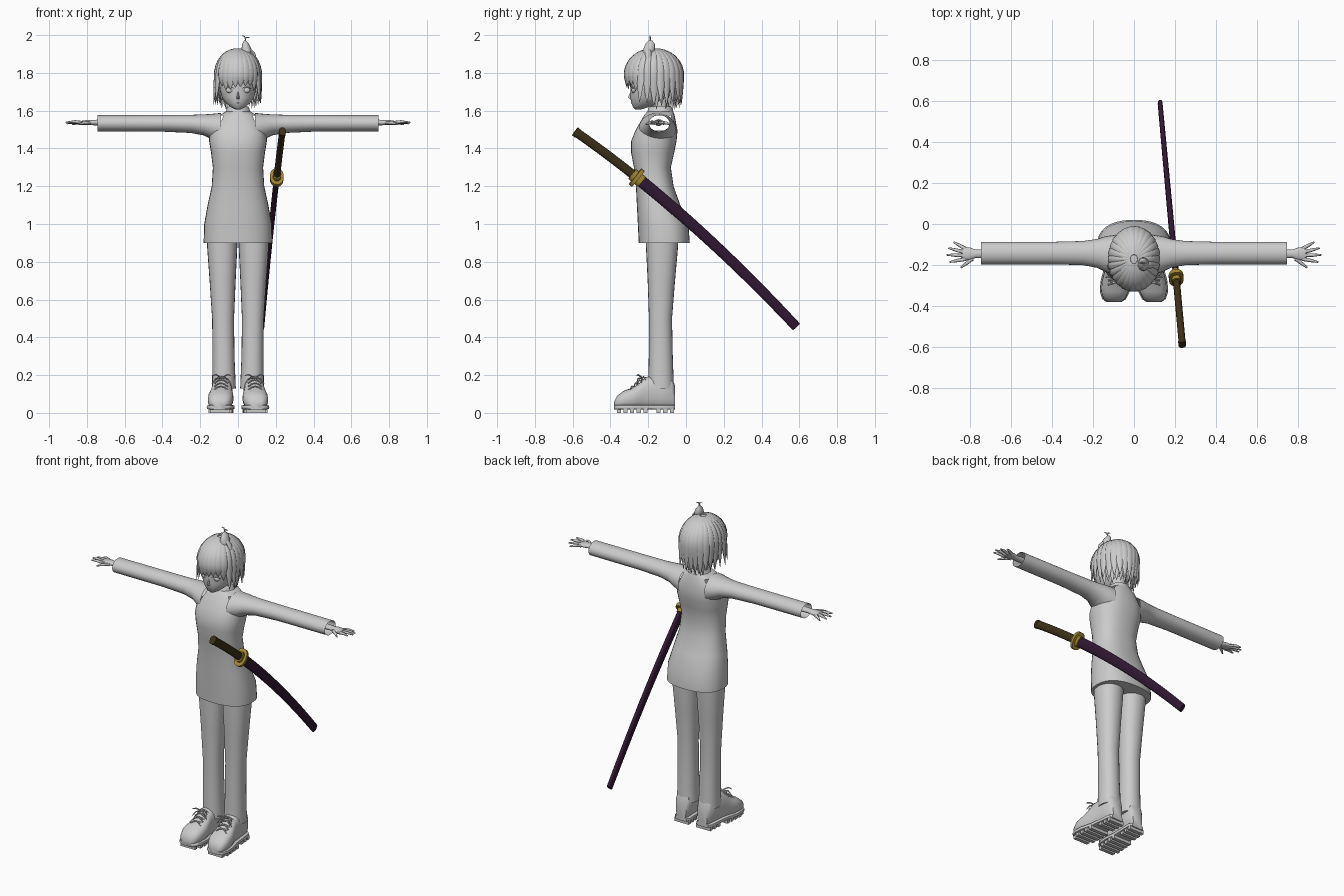
import bpy, bmesh, random
from math import sin, cos, pi, radians, copysign
from mathutils import Vector

random.seed(4)
default_cube = bpy.data.objects.get("Cube")
if default_cube:
    bpy.data.objects.remove(default_cube, do_unlink=True)


def material(name, colour):
    mat = bpy.data.materials.new(name)
    mat.use_nodes = True
    mat.diffuse_color = (*colour, 1)
    shader = next(n for n in mat.node_tree.nodes if n.type == 'BSDF_PRINCIPLED')
    shader.inputs["Base Color"].default_value = (*colour, 1)
    return mat


GREY = material("plain grey", (.6, .6, .6))
PURPLE = material("dark purple lacquer", (.03, .009, .032))
BROWN = material("dark brown wrap", (.045, .029, .009))
GOLD = material("gold", (.36, .24, .03))
X, Y, Z = Vector((1, 0, 0)), Vector((0, 1, 0)), Vector((0, 0, 1))


def finish(name, bm, mat):
    bmesh.ops.recalc_face_normals(bm, faces=bm.faces)
    mesh = bpy.data.meshes.new(name)
    bm.to_mesh(mesh)
    bm.free()
    mesh.materials.append(mat)
    obj = bpy.data.objects.new(name, mesh)
    bpy.context.collection.objects.link(obj)
    bpy.ops.object.select_all(action='DESELECT')
    obj.select_set(True)
    bpy.context.view_layer.objects.active = obj
    bpy.ops.object.shade_smooth_by_angle(angle=radians(45))
    return obj


def ring(centre, u, v, count=24, power=2):
    """Superellipse outline spanned by the half axes u and v."""
    def bend(value):
        return copysign(abs(value) ** (2 / power), value)
    angles = [2 * pi * i / count for i in range(count)]
    return [centre + u * bend(cos(a)) + v * bend(sin(a)) for a in angles]


def add_loft(bm, rings, caps=True):
    rows = [[bm.verts.new(p) for p in r] for r in rings]
    for low, high in zip(rows, rows[1:]):
        for i in range(len(low)):
            j = (i + 1) % len(low)
            bm.faces.new((low[i], low[j], high[j], high[i]))
    if caps:
        bm.faces.new(rows[0])
        bm.faces.new(rows[-1])


def loft(name, rings, mat=GREY, caps=True):
    bm = bmesh.new()
    add_loft(bm, rings, caps)
    return finish(name, bm, mat)


def upright(rows, x=0, power=2.0, count=32):
    """Horizontal rings from rows of height, half width, front y, back y."""
    return [ring(Vector((x, (f + b) / 2, z)), X * w, Y * (b - f) / 2, count, power)
            for z, w, f, b in rows]


def tube(bm, points, radii, count=8):
    rings = []
    for i, p in enumerate(points):
        along = points[min(i + 1, len(points) - 1)] - points[max(i - 1, 0)]
        u = along.cross(Z if abs(along.normalized().z) < .9 else X).normalized()
        v = along.cross(u).normalized()
        rings.append(ring(p, u * radii[i], v * radii[i], count))
    add_loft(bm, rings)


def ellipsoid(name, centre, size):
    bm = bmesh.new()
    bmesh.ops.create_uvsphere(bm, u_segments=20, v_segments=12, radius=1)
    for v in bm.verts:
        v.co = Vector(a * b for a, b in zip(v.co, size)) + Vector(centre)
    return finish(name, bm, GREY)


# Tunic, with the sides open where the hollow sleeves join
tunic = bmesh.new()
add_loft(tunic, upright([
    (.9, .182, -.25, .02), (1, .179, -.255, .013), (1.1, .161, -.26, -.03),
    (1.2, .139, -.265, -.066), (1.3, .133, -.276, -.08), (1.38, .143, -.291, -.062),
    (1.44, .153, -.29, -.05), (1.495, .15, -.268, -.045), (1.575, .1, -.222, -.06),
    (1.595, .065, -.205, -.067)], power=2.4))
joins = [f for f in tunic.faces if 1.5 < f.calc_center_median().z < 1.57
         and abs(f.calc_center_median().x) > .1]
bmesh.ops.delete(tunic, geom=joins, context='FACES')
finish("tunic", tunic, GREY)
loft("collar", upright([(1.585, .07, -.208, -.065), (1.61, .06, -.2, -.072),
                        (1.622, .055, -.19, -.078)]))
loft("neck", upright([(1.6, .045, -.18, -.085), (1.7, .045, -.2, -.1)]))

for side, label in ((1, "left"), (-1, "right")):
    # Sleeve: stations of x, bottom, top, front and back
    sleeve = [(.09, 1.42, 1.588, -.25, -.052), (.14, 1.448, 1.583, -.233, -.06),
              (.18, 1.469, 1.58, -.213, -.073), (.25, 1.482, 1.578, -.2, -.083),
              (.4, 1.489, 1.577, -.196, -.087), (.745, 1.49, 1.576, -.196, -.087)]
    loft(label + "_sleeve",
         [ring(Vector((side * x, (f + b) / 2, (lo + hi) / 2)), Y * (b - f) / 2,
               Z * (hi - lo) / 2) for x, lo, hi, f, b in sleeve], caps=False)

    # Hand
    hand = bmesh.new()
    add_loft(hand, [ring(Vector((side * x, -.145, z)), Y * w, Z * t, 16)
                    for x, z, w, t in ((.68, 1.537, .022, .018), (.77, 1.537, .02, .014),
                                       (.8, 1.537, .031, .014), (.835, 1.535, .032, .01))])
    fingers = [(.82, -.12, .877, -.088, 1.527), (.825, -.137, .903, -.117, 1.532),
               (.825, -.153, .912, -.15, 1.537), (.82, -.17, .897, -.185, 1.54),
               (.785, -.168, .843, -.213, 1.528)]
    for x, y, tip_x, tip_y, tip_z in fingers:
        base = Vector((side * x, y, 1.535))
        tip = Vector((side * tip_x, tip_y, tip_z))
        middle = base.lerp(tip, .55) + Z * .004
        tube(hand, [base, middle, tip], (.01, .008, .004))
    finish(label + "_hand", hand, GREY)

    # Trouser leg, leaning slightly inwards towards the cuff
    leg_rows = [(.13, .063, -.2, -.064), (.3, .058, -.197, -.07), (.5, .058, -.196, -.074),
                (.7, .069, -.203, -.058), (.88, .08, -.212, -.042), (.96, .08, -.212, -.04)]
    leg = []
    for row in leg_rows:
        leg += upright([row], side * (.073 + .012 * row[0]), 2.2, 24)
    loft(label + "_trouser_leg", leg)

    # Shoe upper: stations of y, half width and top height
    def shoe_x(y):
        return side * (.075 - (y + .06) * .07)

    stations = [(-.38, .03, .06), (-.365, .052, .09), (-.33, .066, .117), (-.28, .067, .134),
                (-.245, .06, .16), (-.215, .054, .19), (-.13, .05, .2), (-.075, .048, .19),
                (-.057, .034, .14)]
    loft(label + "_shoe", [ring(Vector((shoe_x(y), y, (top + .02) / 2)), X * w,
                                Z * (top - .02) / 2, 20, 2.5) for y, w, top in stations])
    loft(label + "_sole", [ring(Vector((shoe_x(y), y, .03)), X * (w + .006), Z * .012, 16, 5)
                           for y, w, top in stations])

    # Sole lugs and laces
    lugs = bmesh.new()
    for i in range(9):
        y = -.355 + i * .035
        width = .1 if i in (0, 6, 7, 8) else .125
        if i != 5:
            made = bmesh.ops.create_cube(lugs, size=1)["verts"]
            for v in made:
                v.co = Vector((v.co.x * width + shoe_x(y), v.co.y * .022 + y,
                               v.co.z * .026 + .013))
    finish(label + "_sole_lugs", lugs, GREY)
    laces = bmesh.new()
    for i in range(4):
        y, z = -.285 + i * .02, .135 + i * .017
        for tilt in (-1, 1):
            tube(laces, [Vector((shoe_x(y) + k * .035, y + tilt * k * .01, z + .006 - .018 * k * k))
                         for k in (-1, -.5, 0, .5, 1)], [.004] * 5, 6)
    for k in (-1, 1):
        knot = Vector((shoe_x(-.23), -.23, .185))
        for drop in (.012, -.03):
            tube(laces, [knot, knot + Vector((k * .03, -.025, .012 + drop / 2)),
                         knot + Vector((k * .05, -.03, drop))], (.004, .004, .003), 6)
    finish(label + "_shoe_laces", laces, GREY)

    # Eye and lash
    ellipsoid(label + "_eye", (side * .043, -.276, 1.708), (.022, .013, .015))
    lash = bmesh.new()
    tube(lash, [Vector((side * (.043 + k * .026), -.288 + .008 * k + .003 * k * k,
                        1.726 - .009 * k * k)) for k in (-1, -.5, 0, .5, 1)],
         (.002, .004, .004, .004, .002), 6)
    finish(label + "_eyelash", lash, GREY)

# Face
loft("head", upright([
    (1.606, .012, -.268, -.24), (1.618, .036, -.28, -.2), (1.64, .064, -.289, -.14),
    (1.67, .085, -.295, -.1), (1.71, .096, -.293, -.08), (1.76, .1, -.297, -.07),
    (1.83, .098, -.285, -.07), (1.88, .07, -.25, -.1)]))
loft("nose", upright([(1.662, .009, -.299, -.28), (1.67, .008, -.308, -.28),
                      (1.7, .003, -.294, -.28)], count=10))
ellipsoid("mouth", (0, -.285, 1.64), (.014, .006, .003))

# Hair cap, cut away below the brow
cap = bmesh.new()
bmesh.ops.create_uvsphere(cap, u_segments=32, v_segments=20, radius=1)
for v in cap.verts:
    v.co = Vector((v.co.x * .115, v.co.y * .145 - .17, v.co.z * .133 + 1.79))
below = [v for v in cap.verts if v.co.z < (1.755 if v.co.y < -.2 else 1.7)]
bmesh.ops.delete(cap, geom=below, context='VERTS')
finish("hair_cap", cap, GREY)

# Hair locks run from the crown over the cap, then hang to a point
locks = bmesh.new()


def lock(angle, end, width, flare, scale=1.0):
    out = Vector((sin(angle), -cos(angle), 0))
    across = Vector((cos(angle), sin(angle), 0))
    rings, steps = [], 12
    for i in range(steps + 1):
        t = i / steps
        polar = min(.15 + t * 2.6, pi / 2)
        hang = max(0, (t - .55) / .45)
        reach = sin(polar) * scale * (1 + flare * hang)
        z = 1.79 + .138 * cos(polar) - hang * (1.79 - end)
        centre = Vector((out.x * .118 * reach, out.y * .15 * reach - .17, z))
        normal = out * sin(polar) + Z * cos(polar)
        taper = (.25 + .75 * sin(polar)) * (1 - hang ** 1.7) + .01
        rings.append(ring(centre, across * width * taper, normal * .011 * taper, 6))
    add_loft(locks, rings)


COUNT = 26
for i in range(COUNT):
    angle = -pi + 2 * pi * (i + .5) / COUNT
    turn = abs(angle) / pi
    jitter = random.uniform(-.015, .02)
    if turn < .3:
        lock(angle, 1.715 + jitter, .026, -.04)
    elif turn < .5:
        lock(angle, 1.635 + jitter, .022, random.uniform(0, .14))
    else:
        lock(angle, 1.62 + jitter, .025, random.uniform(-.1, .08))
        lock(angle + .12, 1.605 + jitter, .026, -.2, .93)
finish("hair_locks", locks, GREY)

# Tied tuft with a curled stray hair on top
loft("hair_tuft", [ring(Vector((x, y, z)), X * w, Y * d, 14) for x, y, z, w, d in (
    (.04, -.215, 1.86, .008, .01), (.045, -.205, 1.89, .025, .026),
    (.045, -.195, 1.925, .027, .032), (.04, -.19, 1.955, .017, .025),
    (.037, -.188, 1.972, .005, .008))])
loft("hair_tuft_tip", [ring(Vector((x, -.2, z)), X * w, Y * w * 1.3, 8) for x, z, w in (
    (.06, 1.93, .008), (.078, 1.905, .013), (.09, 1.87, .01), (.097, 1.84, .002))])
stray = bmesh.new()
tube(stray, [Vector((x, -.19, z)) for x, z in (
    (.037, 1.96), (.04, 1.98), (.034, 1.994), (.02, 1.997))], (.004, .004, .003, .002), 6)
tube(stray, [Vector((x, -.19, z)) for x, z in (
    (.037, 1.978), (.045, 1.988), (.062, 1.987))], (.004, .004, .002), 6)
finish("stray_hair", stray, GREY)


# Sword: the path bends gently downwards from hilt to scabbard tip
def sword_point(y):
    s = y + .26
    return Vector((.205 - .092 * s, y, 1.245 - .8 * s - .16 * s * s))


def sword_part(name, start, end, wide, thick, mat, steps, taper=1.0, count=16):
    rings = []
    for i in range(steps + 1):
        t = i / steps
        y = start + (end - start) * t
        along = (sword_point(y + .01) - sword_point(y - .01)).normalized()
        flat = along.cross(Y.cross(Z)).normalized()
        shrink = 1 + (taper - 1) * t
        rings.append(ring(sword_point(y), flat * wide * shrink,
                          along.cross(flat) * thick * shrink, count, 2.3))
    return loft(name, rings, mat)


sword_part("sword_hilt", -.58, -.26, .024, .017, BROWN, 10)
sword_part("sword_scabbard", -.255, .585, .032, .015, PURPLE, 20, .8)
sword_part("sword_guard", -.269, -.253, .054, .036, GOLD, 1, count=32)
sword_part("sword_guard_collar", -.285, -.235, .033, .022, GOLD, 2)
sword_part("sword_pommel", -.588, -.572, .026, .019, BROWN, 1)
